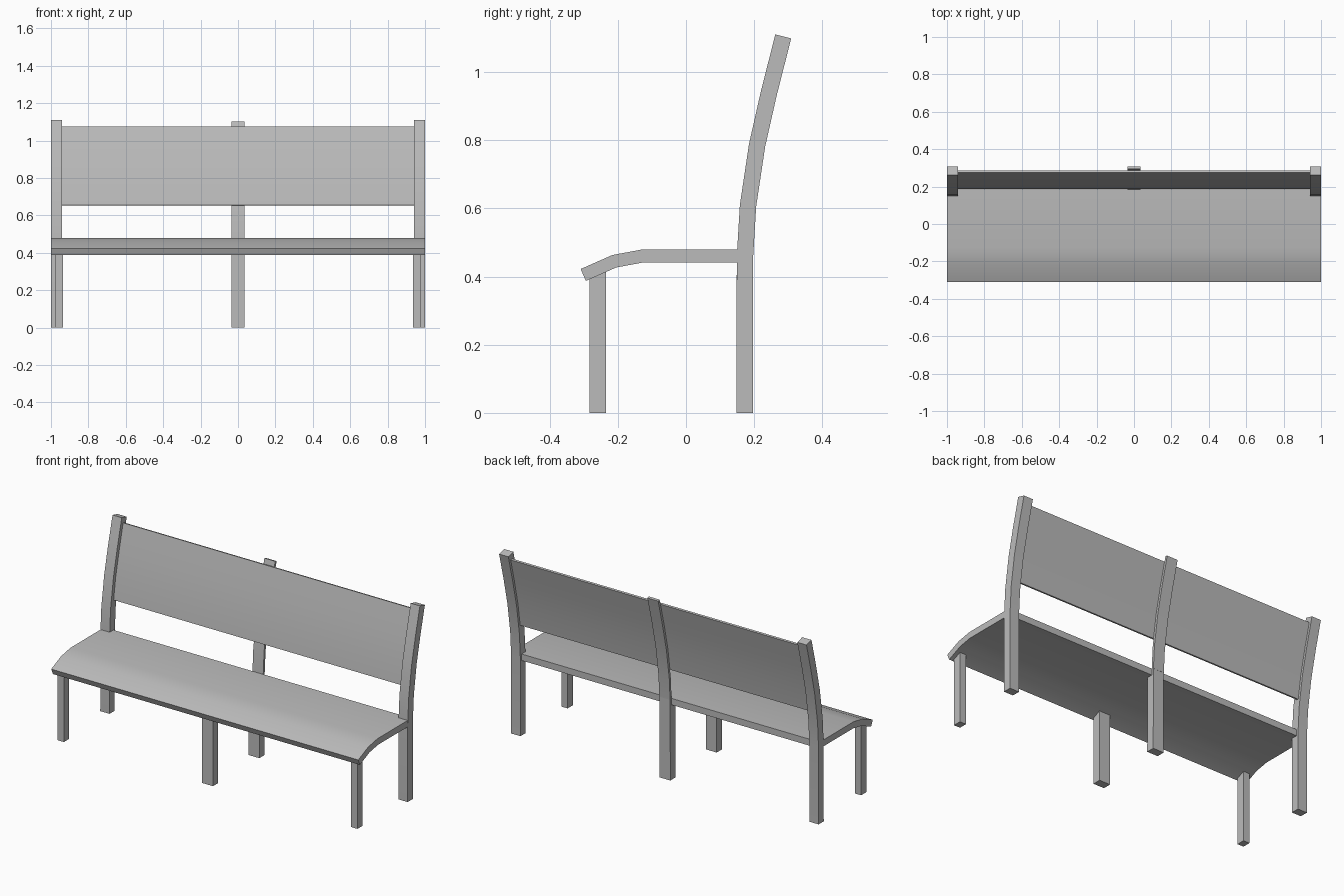
import bpy, bmesh, math
from mathutils import Vector

cube = bpy.data.objects.get("Cube")
if cube:
    bpy.data.objects.remove(cube, do_unlink=True)

grey = bpy.data.materials.new("plain grey")
grey.use_nodes = True
colour = (0.5, 0.5, 0.5, 1)
grey.diffuse_color = colour
grey.node_tree.nodes["Principled BSDF"].inputs["Base Color"].default_value = colour


def offset(path, dist):
    """Shift a (y, z) path sideways to its right, with mitred corners."""
    pts = [Vector(p) for p in path]
    out = []
    for i, p in enumerate(pts):
        dirs = []
        if i > 0:
            dirs.append((p - pts[i - 1]).normalized())
        if i < len(pts) - 1:
            dirs.append((pts[i + 1] - p).normalized())
        normals = [Vector((d.y, -d.x)) for d in dirs]
        n = sum(normals, Vector((0, 0))).normalized()
        out.append(p + n * (dist / n.dot(normals[0])))
    return out


def slab(name, path, near, far, x0, x1):
    """Thicken a side-view path between two offsets and extrude it along x."""
    outline = offset(path, near) + offset(path, far)[::-1]
    bm = bmesh.new()
    face = bm.faces.new([bm.verts.new((x0, p.x, p.y)) for p in outline])
    moved = bmesh.ops.extrude_face_region(bm, geom=[face])["geom"]
    verts = [v for v in moved if isinstance(v, bmesh.types.BMVert)]
    bmesh.ops.translate(bm, verts=verts, vec=(x1 - x0, 0, 0))
    bmesh.ops.recalc_face_normals(bm, faces=bm.faces)
    mesh = bpy.data.meshes.new(name)
    bm.to_mesh(mesh)
    bm.free()
    mesh.materials.append(grey)
    obj = bpy.data.objects.new(name, mesh)
    bpy.context.collection.objects.link(obj)
    bpy.ops.object.select_all(action="DESELECT")
    obj.select_set(True)
    bpy.context.view_layer.objects.active = obj
    bpy.ops.object.shade_smooth_by_angle(angle=math.radians(30))
    return obj


# Side-view paths: front edge of the curved posts, and top of the seat
curve = [(0.158, 0.61), (0.185, 0.79), (0.22, 0.945), (0.262, 1.11)]
post = [(0.148, 0), (0.149, 0.46)] + curve
upper = [(0.15, 0.478)] + curve
panel = [(0.165, 0.658)] + curve[1:3] + [(0.254, 1.08)]
seat = [(-0.309, 0.422), (-0.216, 0.463), (-0.13, 0.479), (0.185, 0.479)]
front_leg = [(-0.283, 0), (-0.283, 0.415)]

# Seat and backrest
slab("seat", seat, 0, 0.038, -0.999, 0.999)
slab("backrest_panel", panel, 0.022, 0.034, -0.945, 0.945)

# End posts and front corner legs
for side, s in (("right", -1), ("left", 1)):
    slab(side + "_back_post", post, 0, 0.048, s * 0.94, s)
    slab(side + "_front_leg", front_leg, 0, 0.048, s * 0.935, s * 0.975)

# Middle supports: the post is thin behind the backrest
slab("middle_front_leg", front_leg, 0, 0.048, -0.035, 0.035)
slab("middle_back_leg", [(0.148, 0), (0.149, 0.478)], 0, 0.048, -0.035, 0.035)
slab("middle_back_post", upper, 0.034, 0.048, -0.035, 0.035)
